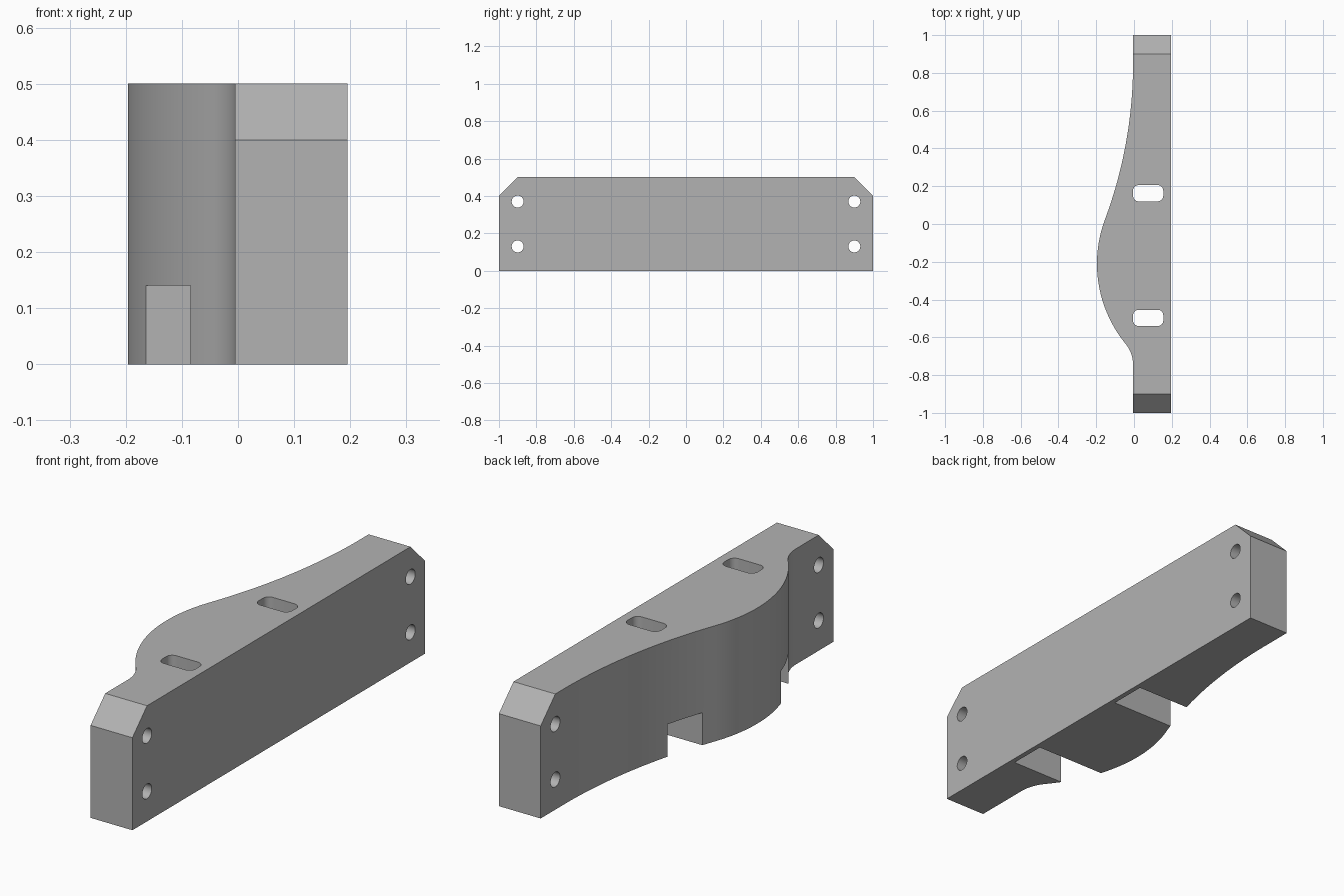
import bpy, bmesh
from math import pi, sin, cos, atan2, sqrt
from mathutils import Vector

if "Cube" in bpy.data.objects:
    bpy.data.objects.remove(bpy.data.objects["Cube"])

HEIGHT = 0.5
FACE_X, BACK_X = 0.195, -0.005      # flat side and narrow-end side
BULGE_R, BULGE_C = 0.67, Vector((0.474, -0.21))

grey = bpy.data.materials.new("grey")
grey.use_nodes = True
grey.diffuse_color = (0.45, 0.45, 0.45, 1)
grey.node_tree.nodes["Principled BSDF"].inputs["Base Color"].default_value = (0.45, 0.45, 0.45, 1)


def prism(name, points, depth, place):
    """Extrude a 2D outline; place(u, v, w) maps it into space."""
    bm = bmesh.new()
    face = bm.faces.new([bm.verts.new(place(u, v, 0)) for u, v in points])
    top = bmesh.ops.extrude_face_region(bm, geom=[face])["geom"]
    offset = Vector(place(0, 0, depth)) - Vector(place(0, 0, 0))
    bmesh.ops.translate(bm, vec=offset, verts=[g for g in top if isinstance(g, bmesh.types.BMVert)])
    bmesh.ops.recalc_face_normals(bm, faces=bm.faces)
    mesh = bpy.data.meshes.new(name)
    bm.to_mesh(mesh)
    bm.free()
    obj = bpy.data.objects.new(name, mesh)
    bpy.context.collection.objects.link(obj)
    mesh.materials.append(grey)
    return obj


def arc(c, r, a0, a1, n):
    return [(c[0] + r * cos(a0 + (a1 - a0) * i / n), c[1] + r * sin(a0 + (a1 - a0) * i / n))
            for i in range(n + 1)]


def blend(end_y):
    """Centre, radius and angle of the arc joining the bulge to the flat back."""
    gap = BULGE_C.x - BACK_X
    dy = BULGE_C.y - end_y
    r = (gap * gap + dy * dy - BULGE_R ** 2) / (2 * (BULGE_R - gap))
    c = Vector((BACK_X - r, end_y))
    d = BULGE_C - c
    return c, r, atan2(d.y, d.x)


# Bar outline: long concave sweep, round bulge, short fillet
c1, r1, a1 = blend(0.85)
c2, r2, a2 = blend(-0.745)
outline = [(FACE_X, -1), (FACE_X, 1), (BACK_X, 1)]
outline += arc(c1, r1, 0, a1, 24)
outline += arc(BULGE_C, BULGE_R, a1 + pi, a2 + pi, 32)[1:]
outline += arc(c2, r2, a2, 0, 12)[1:]
outline += [(BACK_X, -1)]
bar = prism("bracket_bar", outline, HEIGHT, lambda u, v, w: (u, v, w))

# Chamfered upper corners at both ends
bm = bmesh.new()
bm.from_mesh(bar.data)
for side in (-1, 1):
    bmesh.ops.bisect_plane(bm, geom=bm.verts[:] + bm.edges[:] + bm.faces[:],
                           plane_co=(0, side * 0.9, HEIGHT), plane_no=(0, side, 1), clear_outer=True)
    bmesh.ops.holes_fill(bm, edges=[e for e in bm.edges if e.is_boundary])
bmesh.ops.recalc_face_normals(bm, faces=bm.faces)
bm.to_mesh(bar.data)
bm.free()

cutters = []
# Bolt holes through the ends
for y in (-0.9, 0.9):
    for z in (0.13, 0.37):
        circle = arc((y, z), 0.032, 0, 2 * pi, 32)[:-1]
        cutters.append(prism("bolt_hole", circle, 0.6, lambda u, v, w: (w - 0.3, u, v)))

# Rounded slots from the top, each opening into a notch below
for y in (-0.497, 0.163):
    rounded = []
    for i, (sx, sy) in enumerate([(1, 1), (-1, 1), (-1, -1), (1, -1)]):
        corner = (0.075 + sx * 0.051, y + sy * 0.014)
        rounded += arc(corner, 0.029, i * pi / 2, (i + 1) * pi / 2, 8)
    notch = [(-0.4, y - 0.083), (0.173, y - 0.083), (0.173, y + 0.083), (-0.4, y + 0.083)]
    cutters.append(prism("underside_notch", notch, 0.24, lambda u, v, w: (u, v, w - 0.1)))
    cutters.append(prism("top_slot", rounded, 0.6, lambda u, v, w: (u, v, w + 0.05)))

bpy.ops.object.select_all(action='DESELECT')
bpy.context.view_layer.objects.active = bar
bar.select_set(True)
for cutter in cutters:
    cutter.hide_render = True
    mod = bar.modifiers.new("cut", 'BOOLEAN')
    mod.operation, mod.solver, mod.object = 'DIFFERENCE', 'EXACT', cutter
    bpy.ops.object.modifier_apply(modifier=mod.name)
    bpy.data.objects.remove(cutter)

bpy.ops.object.shade_smooth_by_angle(angle=pi / 6)
